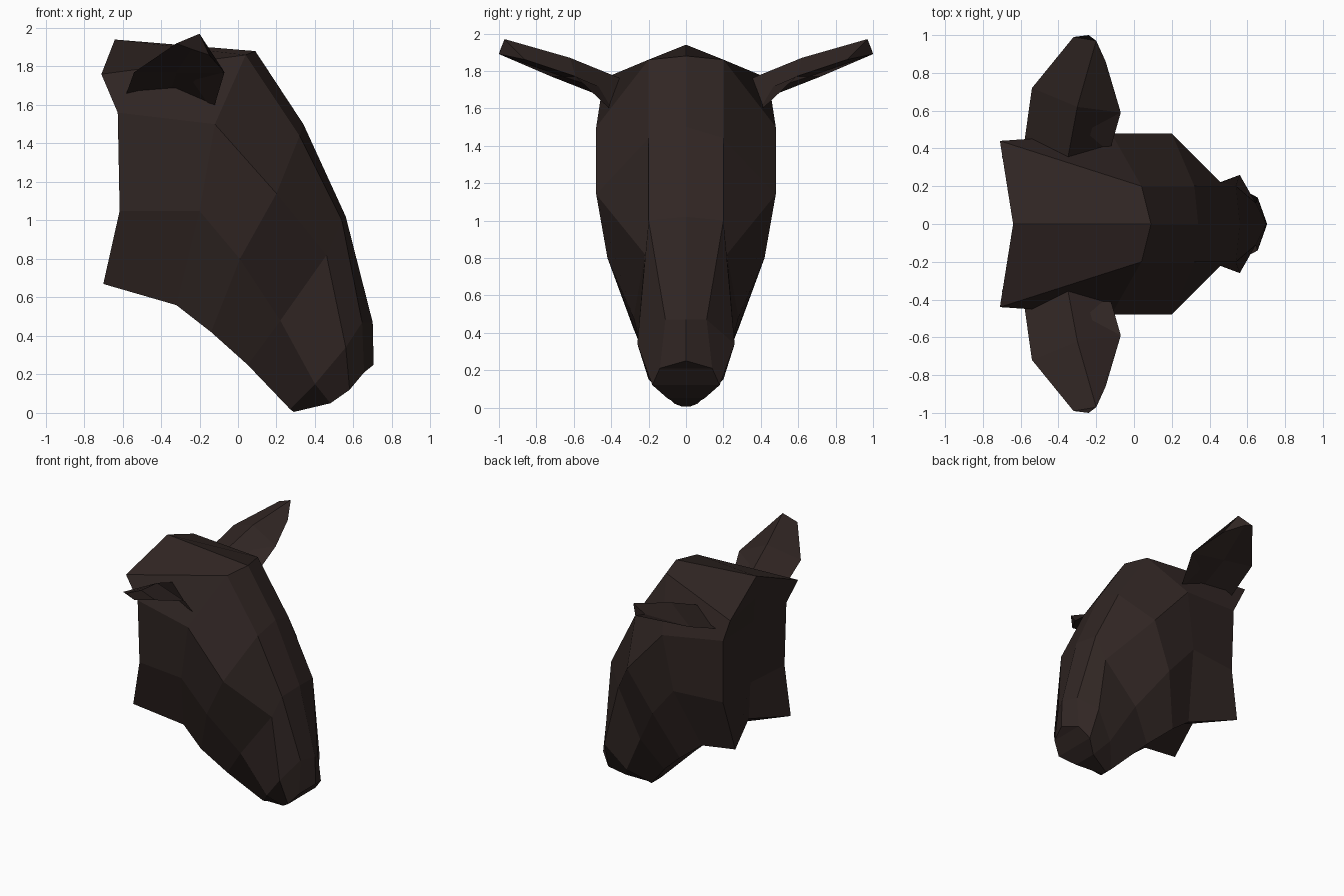
import bpy, bmesh
from mathutils import Vector

if "Cube" in bpy.data.objects:
    bpy.data.objects.remove(bpy.data.objects["Cube"])

hide = bpy.data.materials.new("dark brown hide")
hide.diffuse_color = (0.030, 0.019, 0.017, 1)
hide.use_nodes = True
hide.node_tree.nodes["Principled BSDF"].inputs["Base Color"].default_value = hide.diffuse_color


def loft(name, rows, closed=False, caps=False):
    """Skin rows of points with quads, then mirror across the head's middle plane."""
    bm = bmesh.new()
    grid = [[bm.verts.new(p) for p in row] for row in rows]
    n = len(rows[0])
    for a, b in zip(grid, grid[1:]):
        for i in range(n if closed else n - 1):
            j = (i + 1) % n
            bm.faces.new((a[i], a[j], b[j], b[i]))
    if caps:
        bm.faces.new(grid[0])
        bm.faces.new(grid[-1])
    bmesh.ops.remove_doubles(bm, verts=bm.verts, dist=0.001)
    # mirrored copy over y = 0, welded on the middle line
    geo = bmesh.ops.duplicate(bm, geom=bm.verts[:] + bm.edges[:] + bm.faces[:])["geom"]
    for v in geo:
        if isinstance(v, bmesh.types.BMVert):
            v.co.y *= -1
    bmesh.ops.remove_doubles(bm, verts=bm.verts, dist=0.001)
    bmesh.ops.recalc_face_normals(bm, faces=bm.faces)
    me = bpy.data.meshes.new(name)
    bm.to_mesh(me)
    bm.free()
    me.materials.append(hide)
    ob = bpy.data.objects.new(name, me)
    bpy.context.collection.objects.link(ob)
    return ob


# Head stations from neck to nose: ridge, brow, cheek, lower cheek, jaw
stations = [
    [(-.64, 0, 1.94), (-.71, .44, 1.76), (-.625, .41, 1.56), (-.615, .40, 1.05), (-.70, .36, .67)],
    [(.09, 0, 1.88), (.04, .20, 1.86), (-.12, .48, 1.50), (-.20, .45, 1.05), (-.32, .25, .56)],
    [(.34, 0, 1.50), (.32, .20, 1.44), (.20, .48, 1.14), (.01, .42, .80), (-.14, .28, .42)],
    [(.56, 0, 1.02), (.54, .20, 1.00), (.46, .22, .82), (.22, .28, .48), (.05, .21, .25)],
    [(.70, 0, .47), (.645, .11, .47), (.56, .26, .34), (.40, .20, .15), (.27, .06, .02)],
    [(.705, 0, .25), (.655, .14, .21), (.58, .18, .12), (.48, .10, .05), (.29, .02, .005)],
]
rows = []
for k, row in enumerate(stations):
    x, y, z = row[-1]
    # raised middle line under the throat, fading out at the chin
    lift = (.08, .08, .06, .04, .0, .0)[k]
    rows.append(row + [(x + (.13 if k == 0 else 0), 0, z + lift)])

# Neck end and nose end are closed down to the middle plane
back = [(x + (.0, .08, .01, .03)[i], 0, z) for i, (x, y, z) in enumerate(rows[0][:4])]
back += [rows[0][-1], rows[0][-1]]
front = [(x, 0, z) for x, y, z in rows[-1]]
loft("head", [back] + rows + [front])

# Ear sections from root to tip: front edge, top crease, back edge, hollow underside
ear = [
    [(-.13, .38, 1.57), (-.35, .35, 1.76), (-.58, .44, 1.66), (-.35, .38, 1.68)],
    [(-.07, .59, 1.77), (-.30, .62, 1.87), (-.54, .72, 1.77), (-.32, .66, 1.77)],
    [(-.15, .86, 1.86), (-.20, .97, 1.97), (-.32, .99, 1.92), (-.24, 1.0, 1.89)],
]
loft("ears", ear, closed=True, caps=True)
